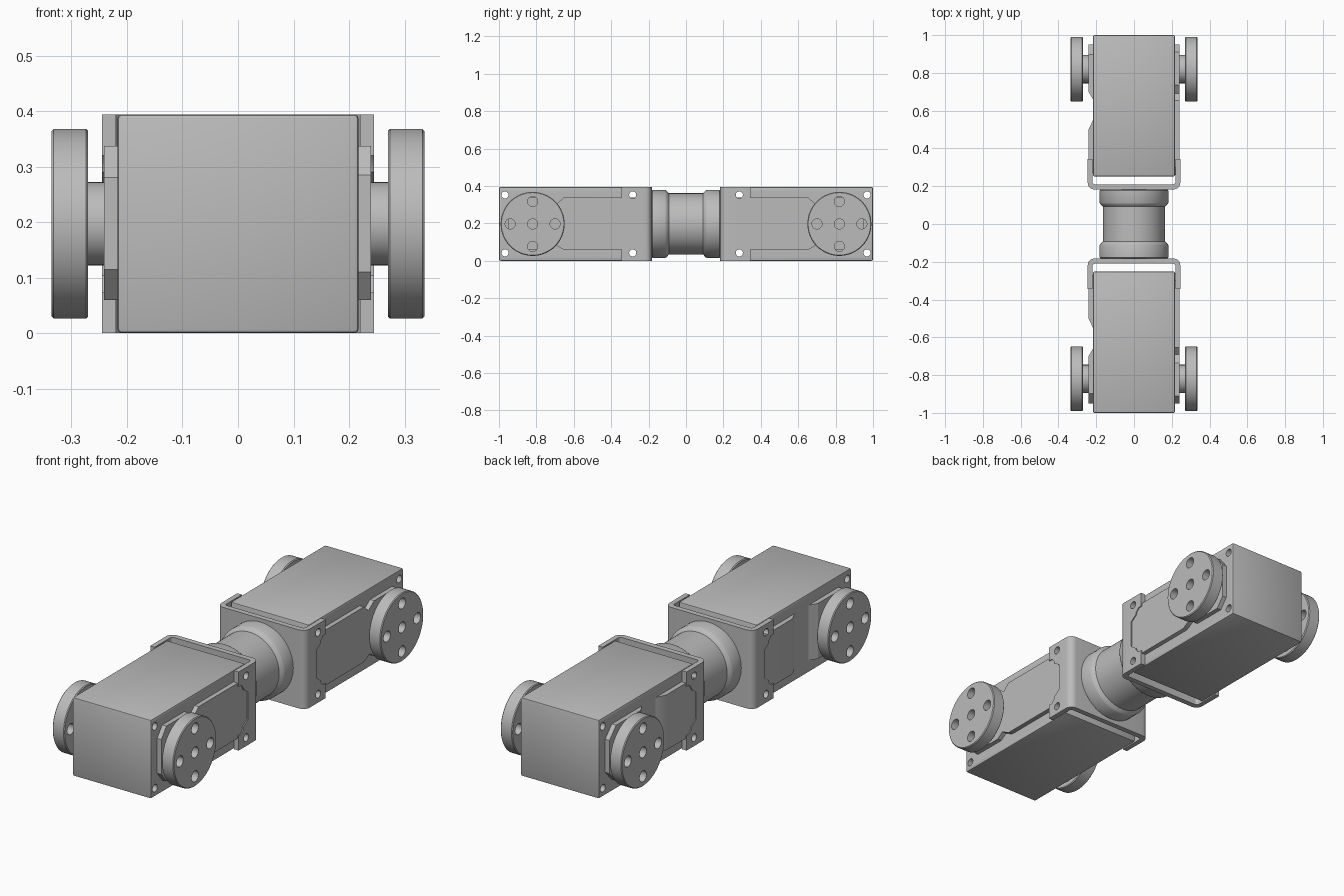
import bpy, bmesh, math
from mathutils import Matrix, Vector

if "Cube" in bpy.data.objects:
    bpy.data.objects.remove(bpy.data.objects["Cube"])

MID = 0.197      # height of the joint axes
AXLE = 0.82      # distance of the wheel axles from the centre

grey = bpy.data.materials.new("light grey")
grey.use_nodes = True
grey.diffuse_color = (0.5, 0.5, 0.5, 1)
grey.node_tree.nodes["Principled BSDF"].inputs["Base Color"].default_value = (0.5, 0.5, 0.5, 1)


def finish(name, bm):
    bmesh.ops.recalc_face_normals(bm, faces=bm.faces)
    mesh = bpy.data.meshes.new(name)
    bm.to_mesh(mesh)
    bm.free()
    mesh.materials.append(grey)
    ob = bpy.data.objects.new(name, mesh)
    bpy.context.collection.objects.link(ob)
    return ob


def prism(name, points, place, a, b, bevel=0.0):
    """Extrude a 2D outline from a to b; place(u, v, w) gives the 3D point."""
    bm = bmesh.new()
    low = [bm.verts.new(place(u, v, a)) for u, v in points]
    high = [bm.verts.new(place(u, v, b)) for u, v in points]
    bm.faces.new(low)
    bm.faces.new(high)
    for i in range(len(points)):
        j = (i + 1) % len(points)
        bm.faces.new((low[i], low[j], high[j], high[i]))
    if bevel:
        bmesh.ops.recalc_face_normals(bm, faces=bm.faces)
        bmesh.ops.bevel(bm, geom=list(bm.edges), offset=bevel, segments=2,
                        profile=0.5, affect='EDGES')
    return finish(name, bm)


def side(y, z, x):      # outline in the side plane
    return Vector((x, y, z))


def plan(x, y, z):      # outline in the ground plane
    return Vector((x, y, z))


def rect(u0, u1, v0, v1):
    return [(u0, v0), (u1, v0), (u1, v1), (u0, v1)]


def rods(name, centres, radius, x0, x1, sides=32):
    """Cylinders along x at the given (y, z) centres."""
    bm = bmesh.new()
    for y, z in centres:
        turn = Matrix.Translation(((x0 + x1) / 2, y, z)) @ Matrix.Rotation(math.pi / 2, 4, 'Y')
        bmesh.ops.create_cone(bm, cap_ends=True, segments=sides, radius1=radius,
                              radius2=radius, depth=x1 - x0, matrix=turn)
    return finish(name, bm)


def lathe(name, profile, sides=64):
    """Spin (radius, position) pairs about the joint axis along y."""
    bm = bmesh.new()
    rings = []
    for r, y in profile:
        angles = [math.tau * i / sides for i in range(sides)]
        rings.append([bm.verts.new((r * math.cos(t), y, MID + r * math.sin(t))) for t in angles])
    for p, q in zip(rings, rings[1:]):
        for i in range(sides):
            j = (i + 1) % sides
            bm.faces.new((p[i], p[j], q[j], q[i]))
    bm.faces.new(rings[0])
    bm.faces.new(rings[-1])
    return finish(name, bm)


def activate(ob):
    bpy.ops.object.select_all(action='DESELECT')
    ob.select_set(True)
    bpy.context.view_layer.objects.active = ob


def cut(ob, cutter):
    cutter.hide_render = True
    mod = ob.modifiers.new("cut", 'BOOLEAN')
    mod.operation = 'DIFFERENCE'
    mod.solver = 'EXACT'
    mod.object = cutter
    activate(ob)
    bpy.ops.object.modifier_apply(modifier=mod.name)
    bpy.data.objects.remove(cutter)


def mirror(ob, x=False, y=True):
    mod = ob.modifiers.new("mirror", 'MIRROR')
    mod.use_axis = (x, y, False)
    mod.use_mirror_merge = False
    activate(ob)
    bpy.ops.object.modifier_apply(modifier=mod.name)


def screw_holes(name, ys):
    return rods(name, [(y, z) for y in ys for z in (0.042, 0.352)], 0.019, -0.4, 0.4, 20)


parts = []

# Motor housing with screw holes running right through
housing = prism("motor_housing", rect(-0.217, 0.217, 0.252, 1.0), plan, 0.0, 0.394, 0.007)
cut(housing, screw_holes("housing_hole_cutter", (0.285, 0.968)))
mirror(housing)
parts.append(housing)

# U-shaped bracket around the inner end of the housing
outer, inner = [], []
for i in range(7):
    t = math.pi / 2 * i / 6
    outer.append((0.21 + 0.035 * math.sin(t), 0.218 - 0.035 * math.cos(t)))
    inner.append((0.207 + 0.013 * math.sin(t), 0.223 - 0.013 * math.cos(t)))
half = outer + [(0.245, 0.345), (0.22, 0.345)] + inner[::-1]
n = len(outer) + 1
right_out, right_in = half[:n], half[n:]
flip = [(-x, y) for x, y in half]
outline = right_out + right_in + flip[n:][::-1] + flip[:n][::-1]
bracket = prism("joint_bracket", outline, plan, 0.0, 0.394)

# Waist between the bracket ears
upper = [(0.40, 0.32), (0.325, 0.32), (0.31, 0.305), (0.305, 0.29), (0.27, 0.265)]
notch = upper + [(y, 2 * MID - z) for y, z in reversed(upper)]
cut(bracket, prism("notch_cutter", notch, side, -0.4, 0.4))
cut(bracket, screw_holes("bracket_hole_cutter", (0.285,)))
mirror(bracket)
parts.append(bracket)

# Left cover plate with a neck beside the wheel
cover = [(0.26, 0.085), (0.30, 0.06), (0.655, 0.06), (0.70, 0.085), (0.735, 0.06),
         (0.91, 0.06), (0.95, 0.11), (0.95, 0.285), (0.91, 0.337), (0.735, 0.337),
         (0.69, 0.305), (0.655, 0.337), (0.30, 0.337), (0.26, 0.30)]
plate = prism("left_cover", cover, side, 0.2, 0.240)
mirror(plate)
parts.append(plate)

# Right cover in two raised pads with sloping ends
pad = prism("right_inner_pad", [(-0.2, 0.27), (-0.2, 0.55), (-0.217, 0.55), (-0.241, 0.50),
                                (-0.241, 0.27)], plan, 0.06, 0.337)
mirror(pad)
boss = prism("right_wheel_boss", [(-0.2, 0.66), (-0.217, 0.66), (-0.241, 0.70),
                                  (-0.241, 0.95), (-0.2, 0.95)], plan, 0.06, 0.337)
corners = [[(0.96, v0), (0.96, v1), (0.89, v0)] for v0, v1 in ((0.05, 0.125), (0.345, 0.27))]
for corner in corners:
    cut(boss, prism("corner_cutter", corner, side, -0.4, 0.0))
mirror(boss)
parts += [pad, boss]

# Wheel shafts
shaft = rods("wheel_shaft", [(AXLE, MID)], 0.075, 0.23, 0.272, 48)
mirror(shaft, x=True)
parts.append(shaft)

# Wheel discs with five holes
disc = rods("wheel_disc", [(AXLE, MID)], 0.171, 0.27, 0.336, 64)
bm = bmesh.new()
bm.from_mesh(disc.data)
rims = [e for e in bm.edges if abs(e.verts[0].co.x - e.verts[1].co.x) < 0.001]
bmesh.ops.bevel(bm, geom=rims, offset=0.004, segments=1, affect='EDGES')
bm.to_mesh(disc.data)
bm.free()
ring = [(AXLE, MID)] + [(AXLE + 0.12 * math.cos(k * math.pi / 2),
                         MID + 0.12 * math.sin(k * math.pi / 2)) for k in range(4)]
cut(disc, rods("disc_hole_cutter", ring, 0.027, 0.2, 0.4, 24))
mirror(disc, x=True)
parts.append(disc)

# Round coupling between the brackets
end = [(0.172, 0.186), (0.182, 0.178), (0.182, 0.112), (0.178, 0.104), (0.164, 0.092)]
parts.append(lathe("round_coupling", end + [(r, -y) for r, y in reversed(end)]))

for ob in parts:
    activate(ob)
    bpy.ops.object.shade_smooth_by_angle(angle=math.radians(30))
